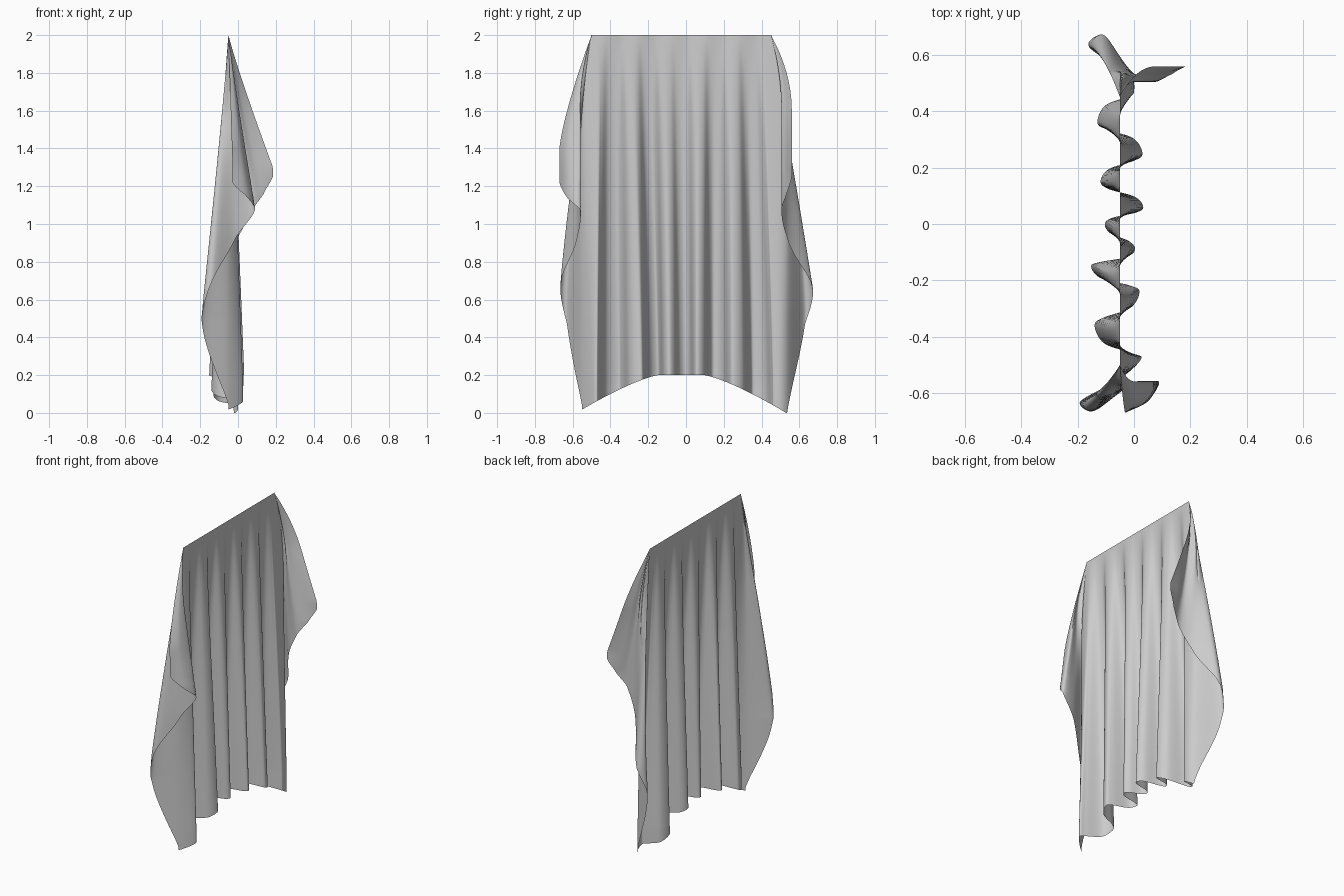
import bpy
import bmesh
from mathutils import Vector

cube = bpy.data.objects.get("Cube")
if cube:
    bpy.data.objects.remove(cube)

PIN_X, PIN_FRONT, PIN_BACK = -0.05, -0.5, 0.45
ROWS, STEPS, ENDS = 110, 8, 7

# Fold guides: x, y, depths at which x and y are reached, easing of y
front_end = [(-0.03, -0.67, 0.65, 0.6, 1.3), (0.05, -0.63, 0.85, 0.6, 1.5),
             (0.09, -0.56, 0.93, 0.4, 2), (-0.01, -0.575, 1.05, 0.4, 2),
             (-0.14, -0.665, 1.35, 1.35, 1.2), (-0.19, -0.63, 1.5, 1.5, 1.5),
             (-0.05, -0.55, 1.9, 0.6, 2)]
back_end = [(0.185, 0.56, 0.7, 0.4, 2), (0.13, 0.53, 0.84, 0.4, 2),
            (0.075, 0.505, 0.95, 0.4, 2), (0.0, 0.535, 1.05, 0.4, 2),
            (-0.1, 0.67, 1.35, 1.35, 1), (-0.16, 0.63, 1.48, 1.48, 1.5),
            (-0.02, 0.535, 1.95, 0.5, 2)]
pleats = [(0.025, -0.48), (-0.14, -0.36), (0.02, -0.24), (-0.155, -0.15),
          (0.005, -0.09), (-0.105, 0.0), (0.035, 0.06), (-0.12, 0.15),
          (0.03, 0.25), (-0.13, 0.36), (0.0, 0.47)]

# Height at which the loose side edge crosses each end guide
front_edge = [1.22, 1.14, 1.07, 0.93, 0.7, 0.47, 0.02]
back_edge = [1.25, 1.15, 1.06, 0.93, 0.68, 0.47, 0.0]

# Shoulders round each pleat off and lean it outward
rounded = [pleats[0]]
for (ax, ay), (bx, by) in zip(pleats, pleats[1:]):
    for f, g in ((0.2, 0.36), (0.8, 0.64)):
        rounded.append((ax + f * (bx - ax), (ay + g * (by - ay)) * 1.05))
    rounded.append((bx, by))

# Every guide hangs from a point on the straight top edge
guides = [(PIN_FRONT, 1.1, g) for g in front_end]
for i, (x, y) in enumerate(rounded):
    f = (i + 1) / (len(rounded) + 1)
    guides.append((PIN_FRONT + (PIN_BACK - PIN_FRONT) * f, 0.85, (x, y, 1.85, 1.85, 1.2)))
guides += [(PIN_BACK, 1.1, g) for g in reversed(back_end)]
LAST = len(guides) - 1


def guide_point(i, depth):
    pin_y, power, (x, y, x_reach, y_reach, ease) = guides[max(0, min(LAST, i))]
    depth = max(0, depth)
    fx = min(1, depth / x_reach) ** power
    fy = 1 - (1 - min(1, depth / y_reach)) ** ease
    return Vector((PIN_X + (x - PIN_X) * fx, pin_y + (y - pin_y) * fy))


def section(u, depth):
    """Smooth horizontal section through the guides."""
    i = min(int(u), LAST - 1)
    t = u - i
    a, b, c, d = (guide_point(i + k, depth) for k in (-1, 0, 1, 2))
    return b + 0.5 * t * (c - a + t * (2 * a - 5 * b + 4 * c - d + t * (3 * (b - c) + d - a)))


def edge_at(heights, z):
    """Guide position of the loose edge at a height."""
    if z >= heights[0]:
        return 0
    for i in range(len(heights) - 1):
        if z >= heights[i + 1]:
            return i + (heights[i] - z) / (heights[i] - heights[i + 1])
    return len(heights) - 1


def hem_height(u):
    y = section(u, 1.9).y
    spread = max(0, abs(y + 0.025) - 0.12)
    return max(0, 0.2 - 0.59 * spread ** 1.3)


# Hanging sheet
bm = bmesh.new()
grid = []
for r in range(ROWS + 1):
    t = (r / ROWS) ** 1.1
    low = edge_at(front_edge, 2 - 2 * t)
    high = edge_at(back_edge, 2 - 2 * t)
    row = []
    for c in range(LAST * STEPS + 1):
        u = c / STEPS
        if u < ENDS:
            u = low + u * (ENDS - low) / ENDS
        elif u > LAST - ENDS:
            v = LAST - u
            u = LAST - (high + v * (ENDS - high) / ENDS)
        depth = t * (2 - hem_height(u))
        p = section(u, depth)
        row.append(bm.verts.new((p.x, p.y, 2 - depth)))
    grid.append(row)
for upper, lower in zip(grid, grid[1:]):
    for c in range(len(upper) - 1):
        bm.faces.new((upper[c], lower[c], lower[c + 1], upper[c + 1]))
bmesh.ops.remove_doubles(bm, verts=bm.verts, dist=0.0002)
for face in bm.faces:
    face.smooth = True

mesh = bpy.data.meshes.new("hanging_cloth")
bm.to_mesh(mesh)
bm.free()
cloth = bpy.data.objects.new("hanging_cloth", mesh)
bpy.context.collection.objects.link(cloth)

# Plain grey fabric
grey = bpy.data.materials.new("grey_fabric")
grey.use_nodes = True
colour = (0.6, 0.6, 0.6, 1)
grey.diffuse_color = colour
grey.node_tree.nodes["Principled BSDF"].inputs["Base Color"].default_value = colour
mesh.materials.append(grey)
